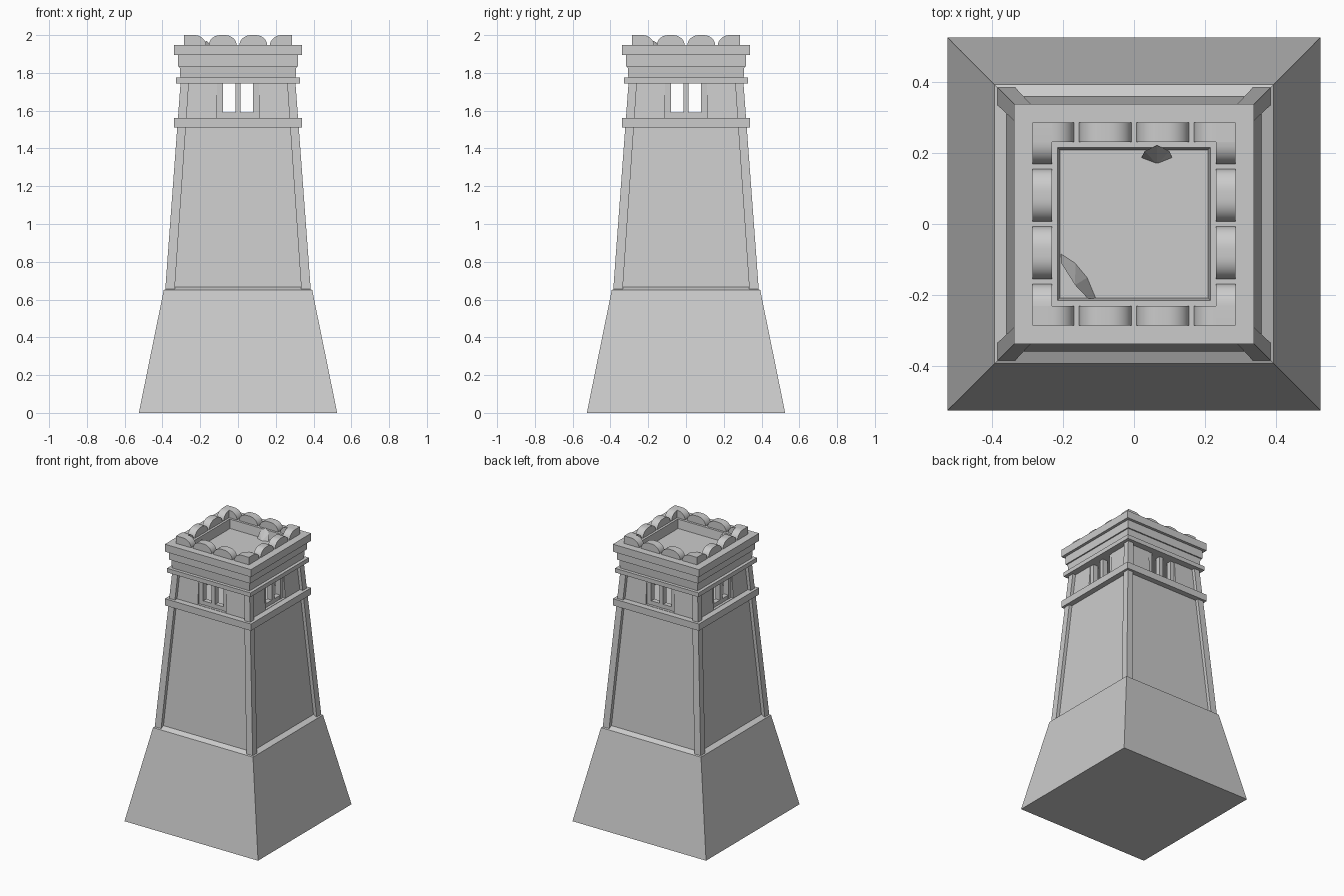
import bpy, bmesh, math
from mathutils import Matrix, Vector

if "Cube" in bpy.data.objects:
    bpy.data.objects.remove(bpy.data.objects["Cube"], do_unlink=True)

stone = bpy.data.materials.new("pale grey stone")
stone.use_nodes = True
colour = (0.6, 0.6, 0.6, 1)
stone.diffuse_color = colour
stone.node_tree.nodes["Principled BSDF"].inputs["Base Color"].default_value = colour


def make(name, bm, smooth=False):
    bmesh.ops.recalc_face_normals(bm, faces=bm.faces)
    mesh = bpy.data.meshes.new(name)
    bm.to_mesh(mesh)
    bm.free()
    mesh.materials.append(stone)
    obj = bpy.data.objects.new(name, mesh)
    bpy.context.collection.objects.link(obj)
    bpy.ops.object.select_all(action='DESELECT')
    obj.select_set(True)
    bpy.context.view_layer.objects.active = obj
    if smooth:
        bpy.ops.object.shade_smooth_by_angle(angle=math.radians(30))
    return obj


def loft(name, rings):
    """Closed stack of square rings, each given as (half width, height)."""
    bm = bmesh.new()
    loops = [[bm.verts.new((sx * h, sy * h, z)) for sx, sy in
              ((-1, -1), (1, -1), (1, 1), (-1, 1))] for h, z in rings]
    for a, b in zip(loops, loops[1:]):
        for i in range(4):
            j = (i + 1) % 4
            bm.faces.new((a[i], a[j], b[j], b[i]))
    bm.faces.new(loops[0][::-1])
    bm.faces.new(loops[-1])
    return make(name, bm)


def add_box(bm, x0, x1, y0, y1, z0, z1):
    centre = Vector(((x0 + x1) / 2, (y0 + y1) / 2, (z0 + z1) / 2))
    size = Matrix.Diagonal((x1 - x0, y1 - y0, z1 - z0, 1))
    bmesh.ops.create_cube(bm, size=1, matrix=Matrix.Translation(centre) @ size)


def add_prism(bm, profile, y0, y1):
    """Extrude an (x, z) outline along y."""
    front = [bm.verts.new((x, y0, z)) for x, z in profile]
    back = [bm.verts.new((x, y1, z)) for x, z in profile]
    bm.faces.new(front)
    bm.faces.new(back[::-1])
    for i in range(len(profile)):
        j = (i + 1) % len(profile)
        bm.faces.new((front[i], back[i], back[j], front[j]))


def four_sides(name, build, smooth=False):
    """Repeat a front-side part on all four sides."""
    bm = bmesh.new()
    for k in range(4):
        before = set(bm.verts)
        build(bm)
        new = [v for v in bm.verts if v not in before]
        bmesh.ops.rotate(bm, verts=new, cent=(0, 0, 0),
                         matrix=Matrix.Rotation(k * math.pi / 2, 3, 'Z'))
    return make(name, bm, smooth)


# Battered base, then tapering shaft with a hollow lookout chamber
loft("battered_base", [(.525, 0), (.393, .65), (.36, .667)])
shaft = loft("tapered_shaft", [(.36, .66), (.281, 1.75), (.235, 1.75), (.235, 1.56)])

# Window openings cut through both axes
cut = bmesh.new()
add_box(cut, -.11, .11, -.5, .5, 1.562, 1.8)
cutter_a = make("window_cutter_x", cut)
cut = bmesh.new()
add_box(cut, -.5, .5, -.11, .11, 1.562, 1.8)
cutter_b = make("window_cutter_y", cut)
for cutter in (cutter_a, cutter_b):
    cutter.hide_render = True
    bpy.context.view_layer.objects.active = shaft
    mod = shaft.modifiers.new("openings", 'BOOLEAN')
    mod.operation, mod.solver, mod.object = 'DIFFERENCE', 'EXACT', cutter
    bpy.ops.object.modifier_apply(modifier=mod.name)
    bpy.data.objects.remove(cutter, do_unlink=True)


# Window jambs, mullion and sill set into each opening
def window_frame(bm):
    for x0, x1 in ((-.11, -.08), (-.014, .014), (.08, .11)):
        add_box(bm, x0, x1, -.278, -.24, 1.56, 1.75)
    add_box(bm, -.11, .11, -.276, -.242, 1.555, 1.59)


four_sides("window_frames", window_frame)


# Leaning corner posts
def corner_post(bm):
    rings = []
    for outer, inner, z in ((.385, .335, .655), (.304, .26, 1.75)):
        rings.append([bm.verts.new((x, y, z)) for x, y in
                      ((inner, -outer), (outer, -outer), (outer, -inner), (inner, -inner))])
    low, high = rings
    bm.faces.new(low[::-1])
    bm.faces.new(high)
    for i in range(4):
        j = (i + 1) % 4
        bm.faces.new((low[i], low[j], high[j], high[i]))


four_sides("corner_posts", corner_post)

# Bands and stepped cornice with the sunken roof floor
loft("lower_band", [(.25, 1.512), (.338, 1.512), (.338, 1.56), (.25, 1.56)])
loft("upper_band", [(.328, 1.745), (.328, 1.775)])
loft("stepped_cornice", [(.305, 1.77), (.309, 1.835), (.318, 1.835), (.318, 1.894),
                         (.338, 1.894), (.338, 1.947), (.215, 1.947), (.208, 1.885)])

# Rounded merlons: two whole ones per side and an L-shaped one at each corner
FOOT, TOP = 1.945, 2.0


def arc(start, reach, steps=8):
    """Quarter curve from the crest at start down to the foot at start + reach."""
    return [(start + reach * math.sin(a), FOOT + (TOP - FOOT) * math.cos(a))
            for a in (i * math.pi / 2 / steps for i in range(steps + 1))]


def merlons(bm):
    for cx in (-.081, .081):
        right = arc(cx + .012, .062)
        left = arc(cx - .012, -.062)
        add_prism(bm, right + left[::-1], -.286, -.231)
    add_prism(bm, [(-.286, FOOT), (-.286, TOP)] + arc(-.231, .062), -.286, -.231)
    add_prism(bm, [(.231, FOOT)] + arc(.231, -.062)[::-1], -.286, -.231)


four_sides("rounded_merlons", merlons, smooth=True)


# Fallen stones lying on the roof floor
def rubble(name, points):
    bm = bmesh.new()
    for p in points:
        bm.verts.new(p)
    hull = bmesh.ops.convex_hull(bm, input=bm.verts)
    loose = {v for v in hull["geom_interior"] if isinstance(v, bmesh.types.BMVert)}
    bmesh.ops.delete(bm, geom=list(loose), context='VERTS')
    make(name, bm)


rubble("back_rubble", [(.02, .185, 1.88), (.065, .168, 1.88), (.108, .185, 1.88), (.065, .21, 1.88),
                       (.03, .205, 1.93), (.065, .222, 1.96), (.1, .205, 1.93)])
rubble("corner_rubble", [(-.205, -.082, 1.88), (-.165, -.108, 1.88), (-.13, -.15, 1.88),
                         (-.105, -.21, 1.88), (-.13, -.21, 1.93), (-.166, -.172, 1.97),
                         (-.205, -.11, 1.93)])
